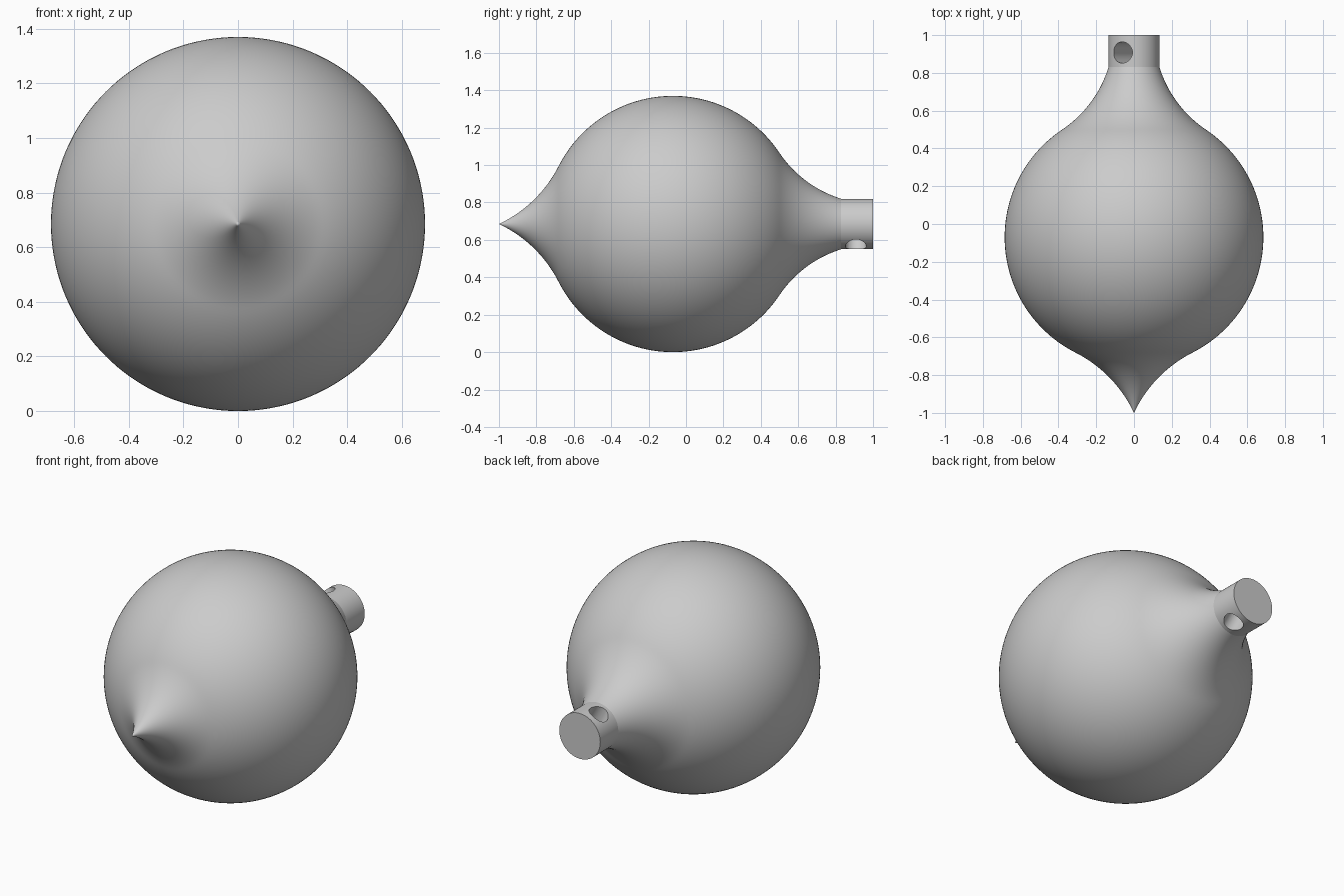
import bpy, bmesh
from math import sin, cos, atan2, acos, hypot, radians, pi
from mathutils import Vector

if "Cube" in bpy.data.objects:
    bpy.data.objects.remove(bpy.data.objects["Cube"])

R = 0.685            # ball radius, also the height of the turning axis
BALL_Y = -0.07       # ball centre along the axis
NECK_R, NECK_START, NECK_END = 0.135, 0.83, 1.0

grey = bpy.data.materials.new("plain_grey")
grey.use_nodes = True
colour = (0.6, 0.6, 0.6, 1)
grey.diffuse_color = colour
grey.node_tree.nodes["Principled BSDF"].inputs["Base Color"].default_value = colour


def arc(cx, cr, rad, a, b, steps):
    """Points (along axis, radius) on a circle from angle a to angle b."""
    angles = [a + (b - a) * i / steps for i in range(steps + 1)]
    return [(cx + rad * cos(t), cr + rad * sin(t)) for t in angles]


def fillet(dist, end_r, rad):
    """Concave arc touching the ball and reaching a point at dist from its centre.
    Returns the touch angle on the ball, and the arc from the ball outwards."""
    reach = hypot(dist, end_r)
    touch = atan2(end_r, dist) + acos(
        ((R + rad) ** 2 + reach ** 2 - rad ** 2) / (2 * (R + rad) * reach))
    cx, cr = (R + rad) * cos(touch), (R + rad) * sin(touch)
    end = atan2(end_r - cr, dist - cx)
    return touch, arc(cx, cr, rad, touch - pi, end, 24)


# Profile: pointed tip, ball, flared shoulder, straight neck, flat end
tip_touch, tip_arc = fillet(BALL_Y + 1, 0, R)
neck_touch, neck_arc = fillet(NECK_START - BALL_Y, NECK_R, 0.62)
profile = [(-u, r) for u, r in reversed(tip_arc)]
profile += arc(0, 0, R, pi - tip_touch, neck_touch, 64)[1:]
profile += neck_arc[1:]
profile = [(u + BALL_Y, max(r, 0)) for u, r in profile]
rings = 8
profile += [(NECK_START + (NECK_END - NECK_START) * i / rings, NECK_R)
            for i in range(1, rings + 1)]
profile.append((NECK_END, 0))

# Turned body
bm = bmesh.new()
verts = [bm.verts.new((0, y, r)) for y, r in profile]
edges = [bm.edges.new(pair) for pair in zip(verts, verts[1:])]
bmesh.ops.spin(bm, geom=verts + edges, cent=(0, 0, 0), axis=(0, 1, 0),
               angle=2 * pi, steps=144, use_duplicate=False)
bmesh.ops.remove_doubles(bm, verts=bm.verts, dist=1e-5)
bmesh.ops.recalc_face_normals(bm, faces=bm.faces)
bmesh.ops.translate(bm, verts=bm.verts, vec=Vector((0, 0, R)))
mesh = bpy.data.meshes.new("turned_body")
bm.to_mesh(mesh)
bm.free()
mesh.materials.append(grey)
body = bpy.data.objects.new("turned_body", mesh)
bpy.context.collection.objects.link(body)

# Slanted hole drilled right through the neck
bpy.ops.mesh.primitive_cylinder_add(vertices=64, radius=0.056, depth=0.6,
                                    location=(0, 0.908, R),
                                    rotation=(0, radians(-28), 0))
drill = bpy.context.object
drill.name = "hole_cutter"
drill.hide_render = True
drill.data.materials.append(grey)

cut = body.modifiers.new("cord_hole", 'BOOLEAN')
cut.operation = 'DIFFERENCE'
cut.solver = 'EXACT'
cut.object = drill
bpy.ops.object.select_all(action='DESELECT')
body.select_set(True)
bpy.context.view_layer.objects.active = body
bpy.ops.object.modifier_apply(modifier=cut.name)
bpy.data.objects.remove(drill)

bpy.ops.object.shade_smooth_by_angle(angle=radians(15))
